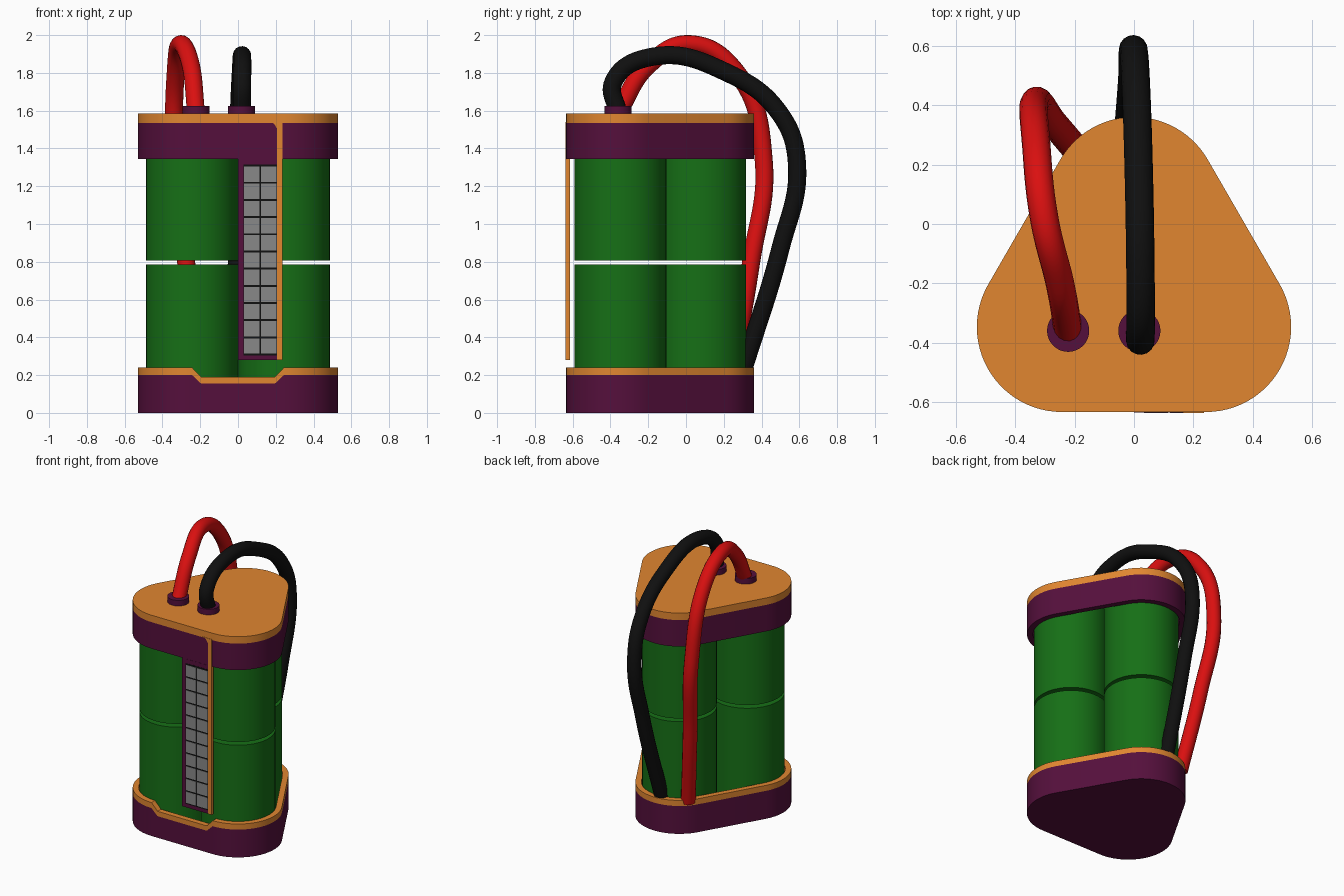
import bpy, bmesh
from math import radians, cos, sin
from mathutils import Vector

if "Cube" in bpy.data.objects:
    bpy.data.objects.remove(bpy.data.objects["Cube"])

def mat(name, rgb):
    m = bpy.data.materials.new(name)
    m.diffuse_color = (*rgb, 1)
    m.use_nodes = True
    m.node_tree.nodes["Principled BSDF"].inputs["Base Color"].default_value = m.diffuse_color
    return m

GREEN = mat("green", (0.008, 0.16, 0.008))
PURPLE = mat("purple", (0.09, 0.005, 0.045))
ORANGE = mat("orange", (0.75, 0.24, 0.03))
RED = mat("red", (0.7, 0.005, 0.005))
BLACK = mat("black", (0.005, 0.005, 0.005))
GREY = mat("grey", (0.25, 0.25, 0.25))

# Corners of the triangular pack, with the start angle of each rounded corner
CORNERS = [(-0.243, -0.347, 150), (0.243, -0.347, 270), (0, 0.074, 30)]
R_OUT, R_IN = 0.287, 0.248

def outline(r):
    """Rounded triangle; returns (x, y, is_notch) with two extra front points."""
    pts = []
    for i, (cx, cy, a0) in enumerate(CORNERS):
        for k in range(25):
            a = radians(a0 + 120 * k / 24)
            pts.append((cx + r * cos(a), cy + r * sin(a), 0))
        if i == 0:
            pts += [(-0.195, cy - r, 1), (0.195, cy - r, 1)]
    return pts

def finish(name, bm, material, smooth=True):
    bmesh.ops.recalc_face_normals(bm, faces=bm.faces)
    me = bpy.data.meshes.new(name)
    bm.to_mesh(me)
    bm.free()
    ob = bpy.data.objects.new(name, me)
    bpy.context.collection.objects.link(ob)
    me.materials.append(material)
    if smooth:
        bpy.context.view_layer.objects.active = ob
        ob.select_set(True)
        bpy.ops.object.shade_smooth_by_angle(angle=radians(30))
        ob.select_set(False)
    return ob

def plate(name, pts, z0, z1, material):
    bm = bmesh.new()
    f = bm.faces.new([bm.verts.new((p[0], p[1], z0)) for p in pts])
    ext = bmesh.ops.extrude_face_region(bm, geom=[f], use_keep_orig=True)
    for v in ext["geom"]:
        if isinstance(v, bmesh.types.BMVert):
            v.co.z = z1
    return finish(name, bm, material)

def ring(name, z0, z1, dip0, dip1, material):
    """Wall following the outline; dips lower the front notch."""
    bm = bmesh.new()
    loops = []
    for r, z, d in ((R_OUT, z0, dip0), (R_OUT, z1, dip1), (R_IN, z1, dip1), (R_IN, z0, dip0)):
        loops.append([bm.verts.new((x, y, z - d * n)) for x, y, n in outline(r)])
    count = len(loops[0])
    for a in range(4):
        A, B = loops[a], loops[(a + 1) % 4]
        for i in range(count):
            j = (i + 1) % count
            bm.faces.new((A[i], A[j], B[j], B[i]))
    return finish(name, bm, material)

def boxes(name, bounds, material):
    bm = bmesh.new()
    for x0, x1, y0, y1, z0, z1 in bounds:
        for v in bmesh.ops.create_cube(bm, size=1)["verts"]:
            v.co = Vector(((x0 + x1) / 2 + v.co.x * (x1 - x0),
                           (y0 + y1) / 2 + v.co.y * (y1 - y0),
                           (z0 + z1) / 2 + v.co.z * (z1 - z0)))
    return finish(name, bm, material, False)

def cylinder(name, x, y, r, z0, z1, material):
    bm = bmesh.new()
    bmesh.ops.create_cone(bm, cap_ends=True, segments=64, radius1=r, radius2=r, depth=z1 - z0)
    bmesh.ops.translate(bm, verts=bm.verts, vec=(x, y, (z0 + z1) / 2))
    return finish(name, bm, material)

def wire(name, pts, material):
    cu = bpy.data.curves.new(name, 'CURVE')
    cu.dimensions = '3D'
    cu.bevel_depth = 0.048
    cu.bevel_resolution = 6
    cu.use_fill_caps = True
    cu.resolution_u = 12
    sp = cu.splines.new('BEZIER')
    sp.bezier_points.add(len(pts) - 1)
    for bp, p in zip(sp.bezier_points, pts):
        bp.co = p
        bp.handle_left_type = bp.handle_right_type = 'AUTO'
    ob = bpy.data.objects.new(name, cu)
    bpy.context.collection.objects.link(ob)
    cu.materials.append(material)

# Bottom cup with notched orange rim
plate("cup_floor", outline(R_IN), 0, 0.03, PURPLE)
ring("cup_wall", 0, 0.2, 0, 0.045, PURPLE)
ring("cup_rim", 0.2, 0.24, 0.045, 0.05, ORANGE)

# Top cap and lid
ring("cap_wall", 1.345, 1.535, 0, 0, PURPLE)
plate("lid", outline(R_OUT), 1.535, 1.585, ORANGE)

# Six cells in two layers
for i, (cx, cy, _) in enumerate(CORNERS):
    cylinder(f"lower_cell_{i}", cx, cy, 0.243, 0.03, 0.785, GREEN)
    cylinder(f"upper_cell_{i}", cx, cy, 0.243, 0.808, 1.535, GREEN)

# Front indicator strip with orange edge and lamp grid
boxes("strip_plate", [(0, 0.21, -0.635, -0.613, 0.28, 1.345)], PURPLE)
boxes("grid_backing", [(0.028, 0.207, -0.636, -0.63, 0.305, 1.315)], BLACK)
step = 1.0 / 11
boxes("indicator_grid", [(x, x + 0.082, -0.638, -0.63, 0.314 + k * step, 0.314 + k * step + 0.081)
                         for x in (0.033, 0.122) for k in range(11)], GREY)
edge = plate("strip_edge", [(0.207, 0.28), (0.236, 0.28), (0.236, 1.54), (0.165, 1.54),
                            (0.19, 1.532), (0.207, 1.505)], 0.613, 0.637, ORANGE)
edge.rotation_euler = (radians(90), 0, 0)

# Terminals and wires
for name, x in (("red_terminal", -0.222), ("black_terminal", 0.018)):
    cylinder(name, x, -0.36, 0.071, 1.585, 1.625, PURPLE)
wire("red_wire", [(-0.222, -0.36, 1.59), (-0.25, -0.2, 1.84), (-0.303, 0.02, 1.952),
                  (-0.33, 0.27, 1.80), (-0.333, 0.412, 1.33), (-0.275, 0.345, 0.8),
                  (-0.19, 0.245, 0.22)], RED)
wire("black_wire", [(0.02, -0.36, 1.59), (0.022, -0.385, 1.75), (0.022, -0.18, 1.885),
                    (0.015, 0.22, 1.80), (0.005, 0.5, 1.58), (-0.002, 0.588, 1.31),
                    (-0.005, 0.5, 0.87), (-0.02, 0.3, 0.22)], BLACK)
